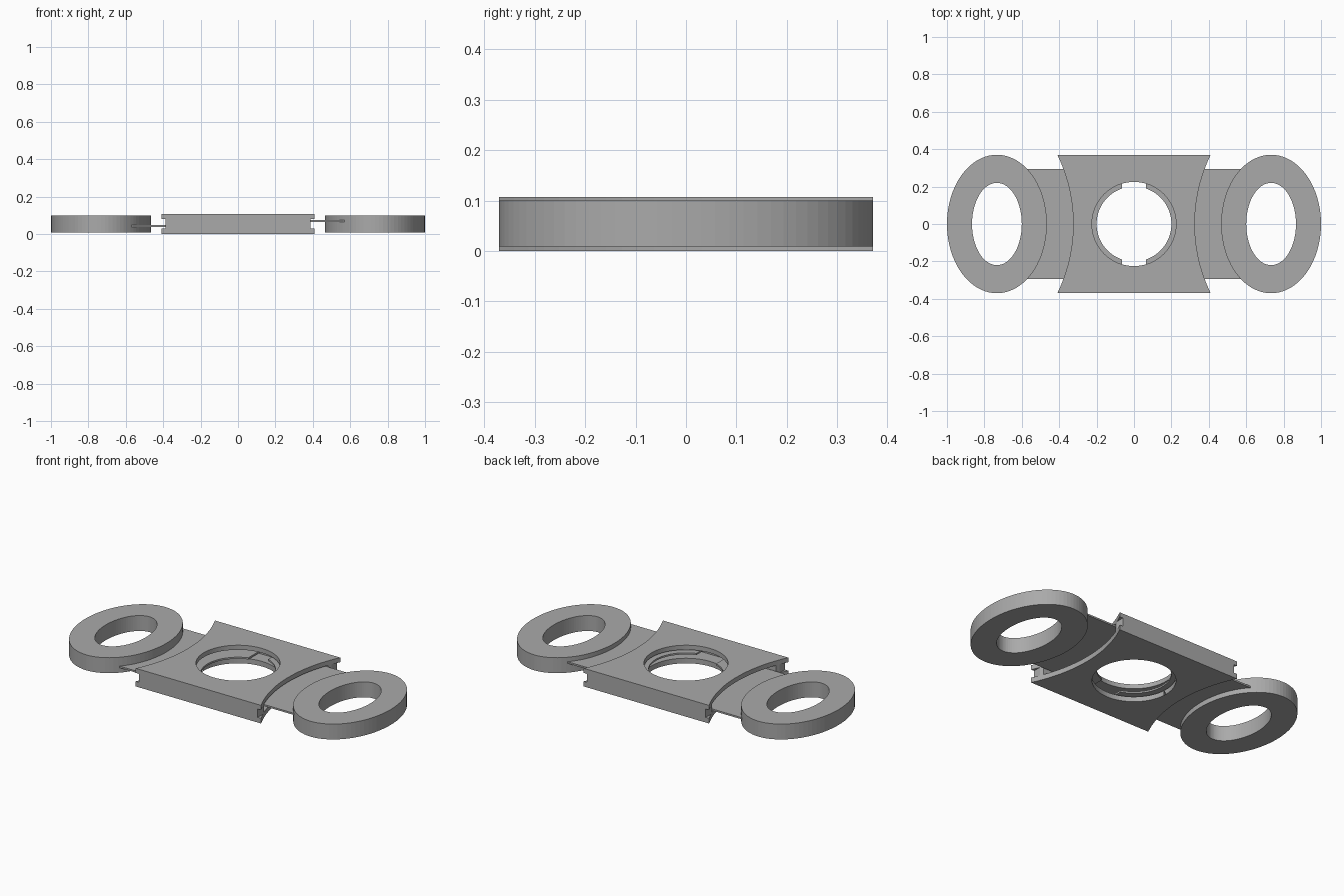
import bpy, bmesh, math

cube = bpy.data.objects.get("Cube")
if cube:
    bpy.data.objects.remove(cube, do_unlink=True)

grey = bpy.data.materials.new("plain grey")
grey.use_nodes = True
COLOUR = (0.40, 0.40, 0.40, 1)
grey.diffuse_color = COLOUR
grey.node_tree.nodes["Principled BSDF"].inputs["Base Color"].default_value = COLOUR


def prism(name, outline, z0, z1):
    """Extrude a flat outline between two heights."""
    bm = bmesh.new()
    face = bm.faces.new([bm.verts.new((x, y, z0)) for x, y in outline])
    top = bmesh.ops.extrude_face_region(bm, geom=[face])["geom"]
    bmesh.ops.translate(bm, vec=(0, 0, z1 - z0),
                        verts=[v for v in top if isinstance(v, bmesh.types.BMVert)])
    bmesh.ops.recalc_face_normals(bm, faces=bm.faces)
    mesh = bpy.data.meshes.new(name)
    bm.to_mesh(mesh)
    bm.free()
    mesh.materials.append(grey)
    obj = bpy.data.objects.new(name, mesh)
    bpy.context.collection.objects.link(obj)
    return obj


def ellipse(cx, rx, ry, n=80):
    return [(cx + rx * math.cos(2 * math.pi * i / n),
             ry * math.sin(2 * math.pi * i / n)) for i in range(n)]


def rect(x0, x1, half):
    return [(x0, -half), (x1, -half), (x1, half), (x0, half)]


def cut(obj, outline, z0, z1):
    """Subtract a prism and remove the cutter."""
    cutter = prism("cutter", outline, z0, z1)
    cutter.hide_render = True
    mod = obj.modifiers.new("cut", "BOOLEAN")
    mod.operation, mod.solver, mod.object = "DIFFERENCE", "EXACT", cutter
    bpy.context.view_layer.objects.active = obj
    bpy.ops.object.modifier_apply(modifier=mod.name)
    bpy.data.objects.remove(cutter, do_unlink=True)


# Body block with concave ends
HALF, WAIST, CORNER = 0.37, 0.325, 0.41
sag = CORNER - WAIST
radius = (HALF ** 2 + sag ** 2) / (2 * sag)
sweep = math.asin(HALF / radius)
STEPS = 24
arc = []
for i in range(STEPS + 1):
    a = sweep * (2 * i / STEPS - 1)
    arc.append((WAIST + radius * (1 - math.cos(a)), radius * math.sin(a)))
body = prism("body", arc + [(-x, -y) for x, y in arc], 0, 0.107)

# Round opening, sliding cavity and end grooves
cut(body, ellipse(0, 0.225, 0.225), -0.1, 0.2)
cut(body, rect(-0.6, 0.6, 0.3), 0.03, 0.08)
for x0, x1 in ((0.388, 0.6), (-0.6, -0.388)):
    cut(body, rect(x0, x1, 0.5), 0.03, 0.08)

# Sliding plates at two heights, each carrying an oval finger ring
for side, s, z in (("left", 1, 0.064), ("right", -1, 0.038)):
    x0, x1 = sorted((s * 0.065, s * 0.59))
    plate = prism(side + "_sliding_plate", rect(x0, x1, 0.293), z, z + 0.01)
    cut(plate, ellipse(0, 0.2, 0.2), -0.1, 0.2)
    ring = prism(side + "_finger_ring", ellipse(s * 0.733, 0.267, 0.37), 0.009, 0.1)
    cut(ring, ellipse(s * 0.733, 0.133, 0.22), -0.1, 0.2)
